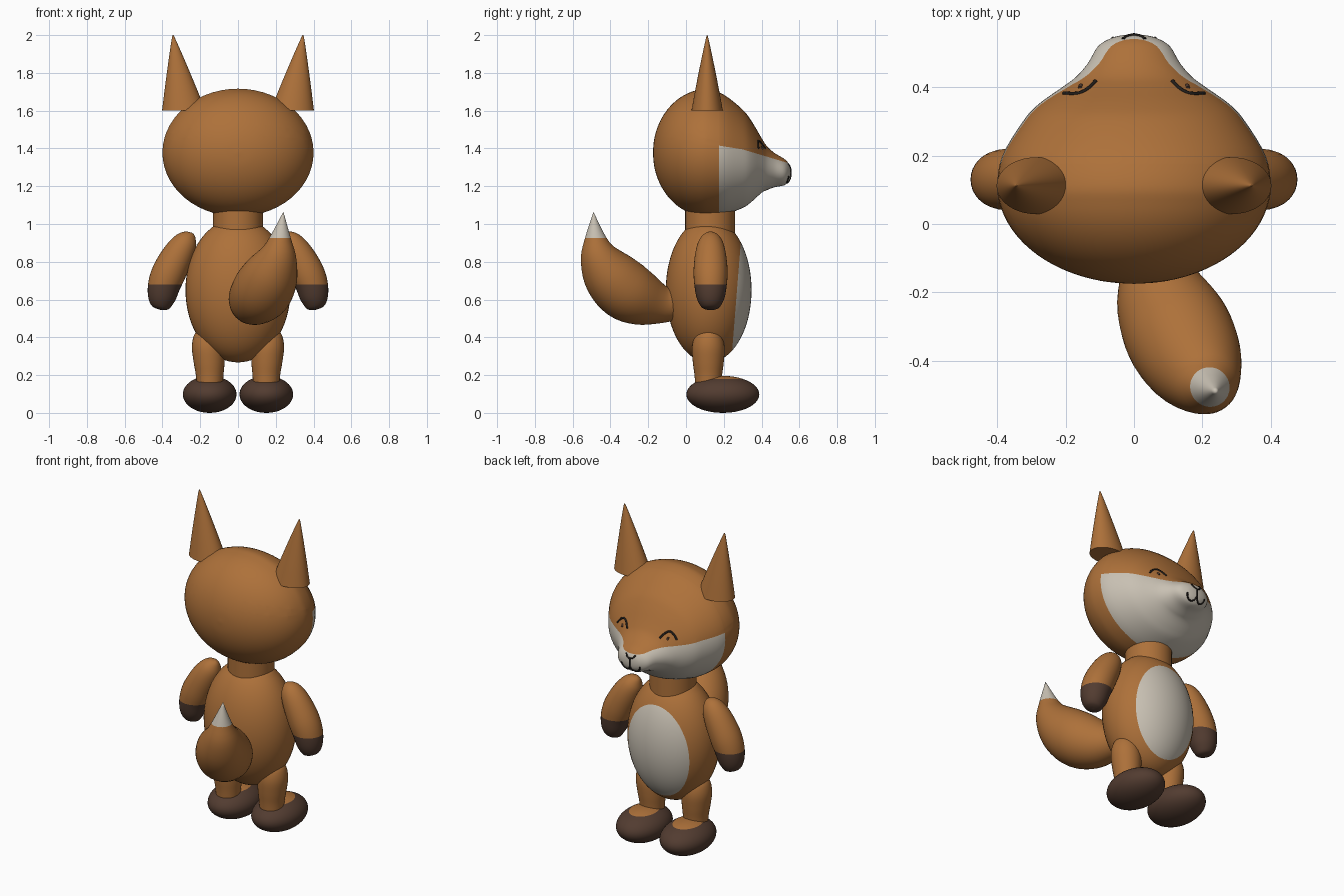
import bpy
import bmesh
from math import sin, cos, pi, radians
from mathutils import Vector
from mathutils.bvhtree import BVHTree

if "Cube" in bpy.data.objects:
    bpy.data.objects.remove(bpy.data.objects["Cube"])


def material(name, rgb):
    mat = bpy.data.materials.new(name)
    mat.use_nodes = True
    mat.diffuse_color = (*rgb, 1)
    bsdf = next(n for n in mat.node_tree.nodes if n.type == "BSDF_PRINCIPLED")
    bsdf.inputs["Base Color"].default_value = (*rgb, 1)
    bsdf.inputs["Roughness"].default_value = 0.8
    return mat


FUR = material("orange_fur", (0.42, 0.165, 0.042))
CREAM = material("cream_fur", (0.58, 0.53, 0.45))
DARK = material("dark_brown_fur", (0.085, 0.045, 0.03))
INK = material("black_line", (0.015, 0.012, 0.01))


def smooth_keys(keys, steps):
    """Catmull-Rom interpolation of key tuples."""
    keys = [Vector(k) for k in keys]
    out = []
    for i in range(len(keys) - 1):
        a, b = keys[max(i - 1, 0)], keys[i]
        c, d = keys[i + 1], keys[min(i + 2, len(keys) - 1)]
        for j in range(steps):
            t = j / steps
            out.append(b + (c - a) * (t / 2)
                       + (2 * a - 5 * b + 4 * c - d) * (t * t / 2)
                       + (3 * b - a - 3 * c + d) * (t ** 3 / 2))
    return out + [keys[-1]]


def loft(name, keys, axis=None, sides=40, steps=4, paint=None, planes=()):
    """Skin elliptical rings (x, y, z, ru, rv); paint faces inside all planes."""
    rings = smooth_keys(keys, steps)
    centres = [Vector(r[:3]) for r in rings]
    bm = bmesh.new()
    loops = []
    for i, ring in enumerate(rings):
        n = Vector(axis) if axis else (
            centres[min(i + 1, len(rings) - 1)] - centres[max(i - 1, 0)]).normalized()
        u = (Vector((1, 0, 0)) - n * n.x).normalized()
        v = n.cross(u)
        ru, rv = max(ring[3], 0), max(ring[4], 0)
        loops.append([bm.verts.new(centres[i] + u * ru * cos(a) + v * rv * sin(a))
                      for a in (2 * pi * k / sides for k in range(sides))])
    for lo, hi in zip(loops, loops[1:]):
        for k in range(sides):
            m = (k + 1) % sides
            bm.faces.new((lo[k], lo[m], hi[m], hi[k]))
    for end, ring in ((loops[0], rings[0]), (loops[-1], rings[-1])):
        if ring[3] > 0.001:
            bm.faces.new(end)
    bmesh.ops.remove_doubles(bm, verts=bm.verts, dist=0.0005)
    bmesh.ops.recalc_face_normals(bm, faces=bm.faces)
    for co, no in planes:
        bmesh.ops.bisect_plane(bm, geom=bm.verts[:] + bm.edges[:] + bm.faces[:],
                               plane_co=co, plane_no=no, dist=0.0005)
    if planes:
        for f in bm.faces:
            c = f.calc_center_median()
            f.material_index = int(all((c - Vector(co)).dot(Vector(no)) > 0
                                       for co, no in planes))
    mesh = bpy.data.meshes.new(name)
    bm.to_mesh(mesh)
    bm.free()
    obj = bpy.data.objects.new(name, mesh)
    bpy.context.collection.objects.link(obj)
    mesh.materials.append(FUR)
    if paint:
        mesh.materials.append(paint)
    bpy.ops.object.select_all(action="DESELECT")
    obj.select_set(True)
    bpy.context.view_layer.objects.active = obj
    bpy.ops.object.shade_smooth_by_angle(angle=radians(50))
    return obj


# Head: half ellipsoid at the back, tapering into a snout
back = [(0, 0.115 - 0.29 * cos(a), 1.3775, 0.4 * sin(a), 0.3375 * sin(a))
        for a in (pi / 2 * k / 8 for k in range(9))]
snout = [(0.2, 1.685, 1.05, 0.385), (0.3, 1.605, 1.085, 0.325),
         (0.35, 1.54, 1.12, 0.28), (0.4, 1.455, 1.165, 0.21),
         (0.43, 1.41, 1.18, 0.17), (0.47, 1.375, 1.195, 0.135),
         (0.52, 1.345, 1.205, 0.105), (0.543, 1.32, 1.225, 0.068),
         (0.552, 1.297, 1.245, 0.035), (0.555, 1.27, 1.27, 0)]
front = [(0, y, (t + b) / 2, w, (t - b) / 2) for y, t, b, w in snout]
head = loft("head", back + front, axis=(0, 1, 0), sides=56, paint=CREAM,
            planes=[((0, 0.175, 1.4), (0, 1, 0)),
                    ((0, 0.175, 1.415), (0, -0.16, -1)),
                    ((0, 0.3, 1.395), (0, -0.3, -1))])

# Neck and body with a cream belly
loft("neck", [(0, 0.128, 0.95, 0.132, 0.132), (0, 0.128, 1.12, 0.132, 0.132)],
     axis=(0, 0, 1), steps=1)
loft("body", [(0, 0.12, 0.65 - 0.383 * cos(a), 0.278 * sin(a), 0.227 * sin(a))
              for a in (2.67 * k / 16 for k in range(17))],
     axis=(0, 0, 1), sides=48, steps=2, paint=CREAM,
     planes=[((0, 0.245, 0.34), (0, 1, -0.08))])

# Tail with a cream tip
tail = [(0.05, -0.04, 0.58, 0.08), (0.06, -0.12, 0.575, 0.1),
        (0.085, -0.22, 0.6, 0.14), (0.13, -0.32, 0.65, 0.16),
        (0.175, -0.405, 0.735, 0.145), (0.21, -0.46, 0.83, 0.103),
        (0.225, -0.48, 0.925, 0.057), (0.24, -0.49, 1.065, 0)]
loft("tail", [(*k, k[3]) for k in tail], paint=CREAM,
     planes=[((0, 0, 0.925), (0, 0, 1))])

# Line features are projected onto the face
surface = BVHTree.FromObject(head, bpy.context.evaluated_depsgraph_get())


def face_line(name, points, mat=INK, thick=0.005):
    curve = bpy.data.curves.new(name, "CURVE")
    curve.dimensions = "3D"
    curve.bevel_depth = thick
    curve.bevel_resolution = 1
    curve.use_fill_caps = True
    path = smooth_keys(points, 4)
    spline = curve.splines.new("POLY")
    spline.points.add(len(path) - 1)
    for p, (x, z) in zip(spline.points, path):
        hit = surface.ray_cast(Vector((x, 2, z)), Vector((0, -1, 0)))[0]
        p.co = (*(hit or Vector((x, 0.5, z))), 1)
    curve.materials.append(mat)
    bpy.context.collection.objects.link(bpy.data.objects.new(name, curve))


# Paired parts, mirrored by the sign of x
for side, s in (("left", 1), ("right", -1)):
    ear = [(0.287, 1.6, 0.115, 0.083), (0.305, 1.73, 0.081, 0.059),
           (0.325, 1.87, 0.042, 0.031), (0.342, 1.985, 0.008, 0.006),
           (0.344, 2.0, 0, 0)]
    loft(side + "_ear", [(s * x, 0.112, z, a, b) for x, z, a, b in ear],
         axis=(0, 0, 1))

    arm = [(0.245, 0.955, 0), (0.25, 0.945, 0.028), (0.272, 0.912, 0.06),
           (0.31, 0.85, 0.08), (0.36, 0.755, 0.09), (0.39, 0.68, 0.086),
           (0.403, 0.61, 0.074), (0.407, 0.565, 0.052), (0.409, 0.55, 0.03),
           (0.41, 0.545, 0)]
    loft(side + "_arm", [(s * x, 0.13, z, r, r) for x, z, r in arm], sides=32,
         paint=DARK, planes=[((0, 0, 0.68), (0, 0, -1))])

    leg = [(0.165, 0.45, 0), (0.165, 0.442, 0.035), (0.163, 0.415, 0.068),
           (0.158, 0.35, 0.086), (0.153, 0.27, 0.082), (0.15, 0.2, 0.073),
           (0.15, 0.13, 0.068)]
    loft(side + "_leg", [(s * x, 0.118, z, r, r) for x, z, r in leg],
         axis=(0, 0, 1), sides=32)

    foot = loft(side + "_foot",
                [(s * 0.15, 0.195, 0.098 - 0.098 * cos(a),
                  0.142 * sin(a), 0.193 * sin(a))
                 for a in (pi * k / 14 for k in range(15))],
                axis=(0, 0, 1), steps=2, paint=DARK,
                planes=[((0, 0, 0.18), (0, 0, 1))])
    foot.data.materials[0], foot.data.materials[1] = DARK, FUR

    face_line(side + "_closed_eye", [(s * x, z) for x, z in (
        (0.112, 1.4), (0.135, 1.43), (0.16, 1.44), (0.185, 1.425), (0.205, 1.4))],
        thick=0.006)
    face_line(side + "_eye_mark", [(s * 0.155, 1.395), (s * 0.158, 1.41)],
              mat=DARK, thick=0.006)
    face_line(side + "_mouth", [(s * x, z) for x, z in (
        (0, 1.25), (0.012, 1.225), (0.035, 1.218), (0.055, 1.232), (0.062, 1.255))])
    face_line(side + "_nose_line", [(0, 1.295), (s * 0.018, 1.302), (s * 0.032, 1.318)])

face_line("nose_stem", [(0, 1.25), (0, 1.295)])
